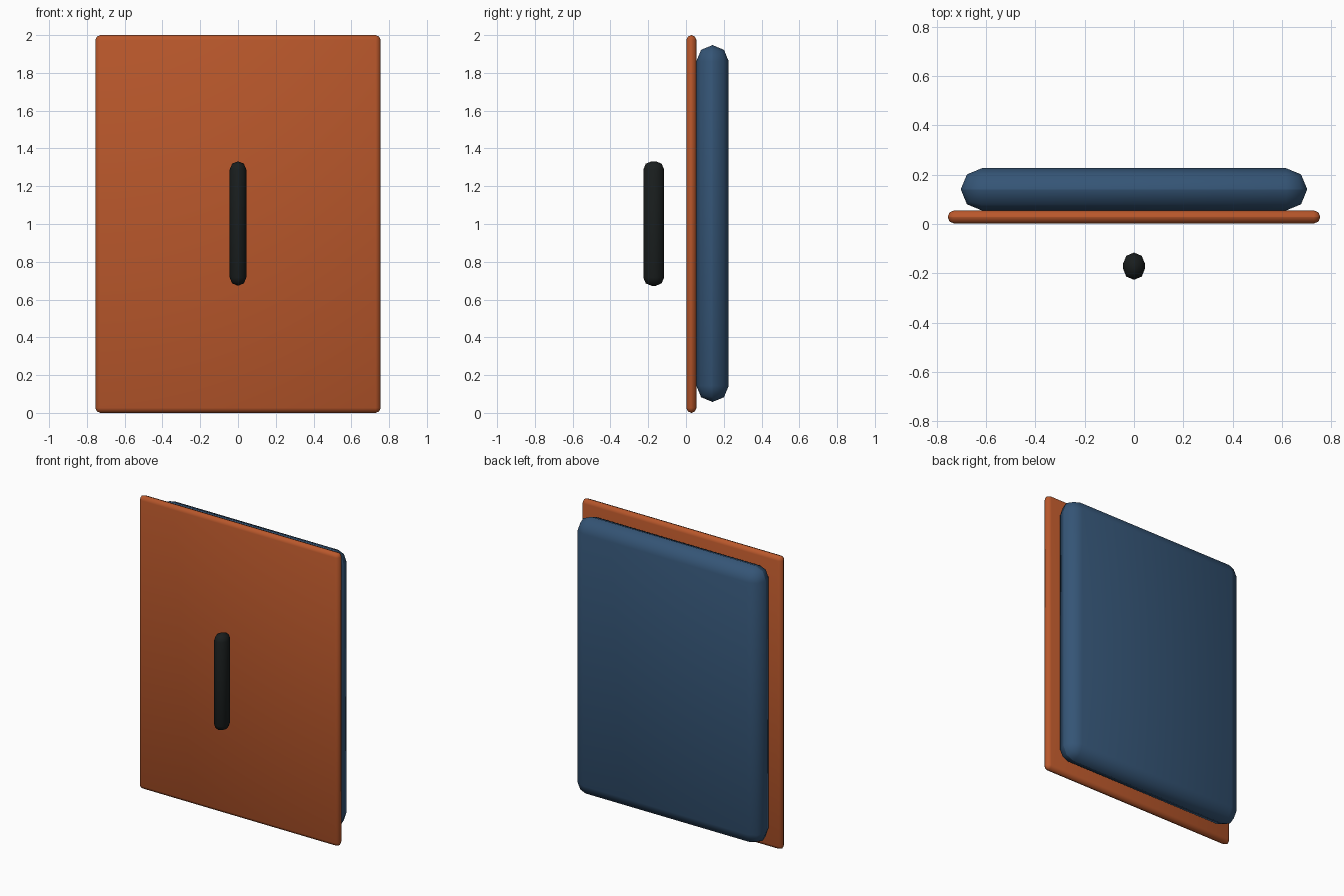
import bpy
import math

if "Cube" in bpy.data.objects:
    bpy.data.objects.remove(bpy.data.objects["Cube"])


def soft_box(name, lo, hi, bevel, color):
    """Box between two corners with two-segment rounded edges."""
    bpy.ops.mesh.primitive_cube_add(size=1)
    ob = bpy.context.object
    ob.name = name
    size = [b - a for a, b in zip(lo, hi)]
    center = [(a + b) / 2 for a, b in zip(lo, hi)]
    for v in ob.data.vertices:
        v.co = [c * s for c, s in zip(v.co, size)]
    ob.location = center
    mod = ob.modifiers.new("rounded_edges", 'BEVEL')
    mod.width = bevel
    mod.segments = 2
    bpy.ops.object.modifier_apply(modifier=mod.name)
    bpy.ops.object.shade_smooth_by_angle(angle=math.radians(50))
    mat = bpy.data.materials.new(name + "_color")
    mat.diffuse_color = (*color, 1)
    mat.use_nodes = True
    mat.node_tree.nodes["Principled BSDF"].inputs["Base Color"].default_value = mat.diffuse_color
    ob.data.materials.append(mat)
    return ob


# Flat outer door panel
soft_box("door_panel", (-0.755, 0.002, 0), (0.755, 0.055, 2), 0.0263, (0.48, 0.095, 0.024))
# Thick padded lining behind the panel
soft_box("inner_padding", (-0.702, 0.055, 0.058), (0.702, 0.226, 1.947), 0.0853, (0.035, 0.09, 0.18))
# Vertical grip floating in front
soft_box("handle", (-0.044, -0.226, 0.673), (0.044, -0.116, 1.332), 0.0438, (0.01, 0.013, 0.013))
